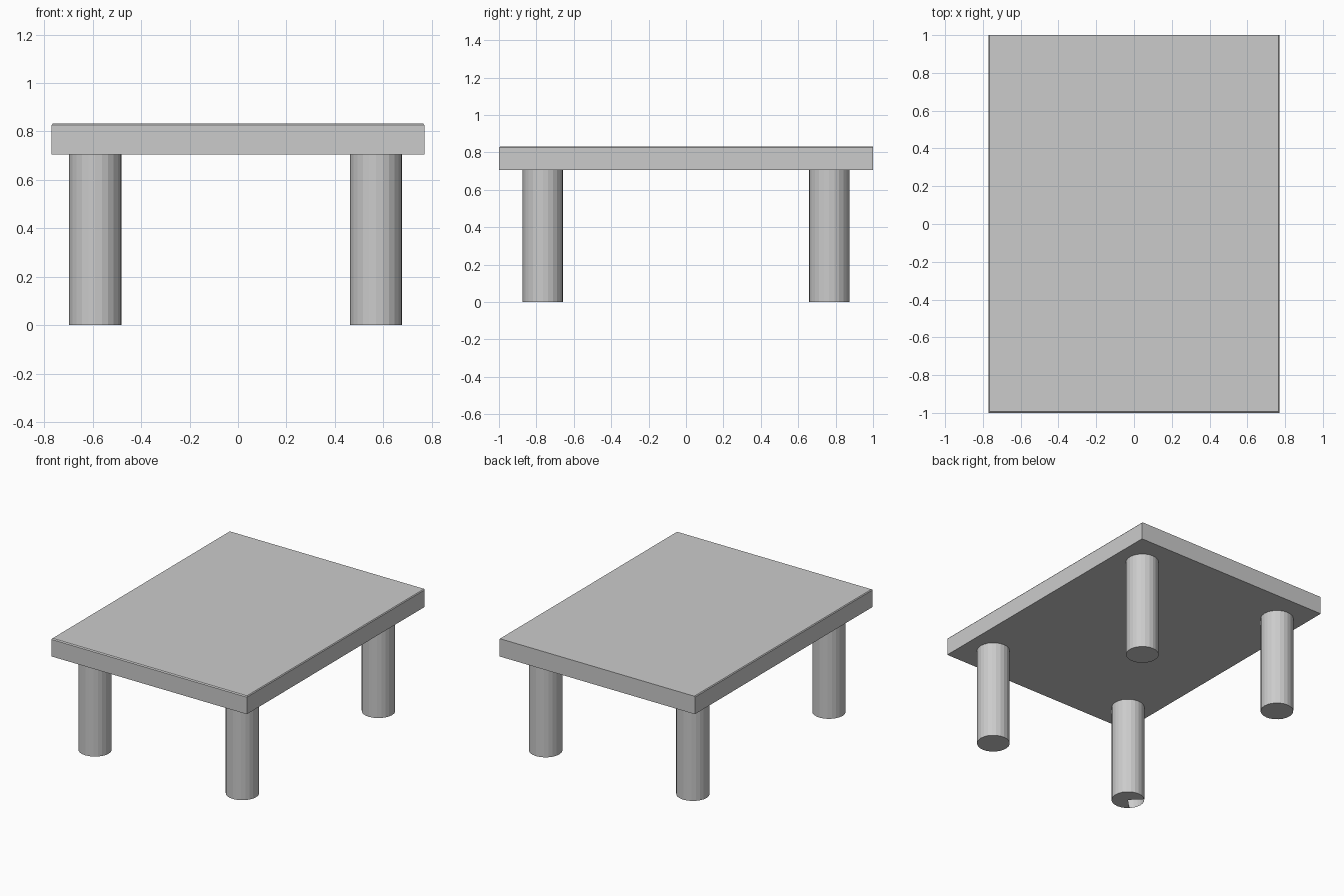
import bpy, bmesh, math

cube = bpy.data.objects.get("Cube")
if cube:
    bpy.data.objects.remove(cube, do_unlink=True)

grey = bpy.data.materials.new("plain grey")
grey.use_nodes = True
colour = (0.6, 0.6, 0.6, 1)
grey.diffuse_color = colour
grey.node_tree.nodes["Principled BSDF"].inputs["Base Color"].default_value = colour


def add_object(name, bm):
    bmesh.ops.recalc_face_normals(bm, faces=bm.faces)
    mesh = bpy.data.meshes.new(name)
    bm.to_mesh(mesh)
    bm.free()
    mesh.materials.append(grey)
    obj = bpy.data.objects.new(name, mesh)
    bpy.context.collection.objects.link(obj)
    return obj


# Table top: a slab with a fine chamfer on its upper front and side edges
HALF_X, HALF_Y, UNDER, TOP = 0.77, 1.0, 0.705, 0.832
bm = bmesh.new()
rings = []
for z, inset, front in ((UNDER, 0, 0), (TOP - 0.006, 0, 0), (TOP, 0.005, 0.008)):
    x = HALF_X - inset
    rings.append([bm.verts.new((px, py, z)) for px, py in
                  ((-x, -HALF_Y + front), (x, -HALF_Y + front), (x, HALF_Y), (-x, HALF_Y))])
for low, high in zip(rings, rings[1:]):
    for i in range(4):
        j = (i + 1) % 4
        bm.faces.new((low[i], low[j], high[j], high[i]))
bm.faces.new(rings[0])
bm.faces.new(rings[-1])
add_object("table_top", bm)


# Legs: round posts; one has a quarter of its foot open on the outer side
def leg(name, x, y, open_foot=False):
    bm = bmesh.new()
    bmesh.ops.create_cone(bm, cap_ends=True, cap_tris=True, segments=24,
                          radius1=0.108, radius2=0.108, depth=UNDER)
    if open_foot:
        gap = []
        for f in bm.faces:
            c = f.calc_center_median()
            if f.normal.z < -0.9 and -c.x > abs(c.y):
                gap.append(f)
        bmesh.ops.delete(bm, geom=gap, context='FACES')
    bmesh.ops.translate(bm, verts=bm.verts, vec=(x, y, UNDER / 2))
    add_object(name, bm)


for side, x in (("right", -0.59), ("left", 0.57)):
    for end, y in (("front", -0.765), ("back", 0.765)):
        leg(f"{end}_{side}_leg", x, y, open_foot=(side == "right" and end == "front"))
